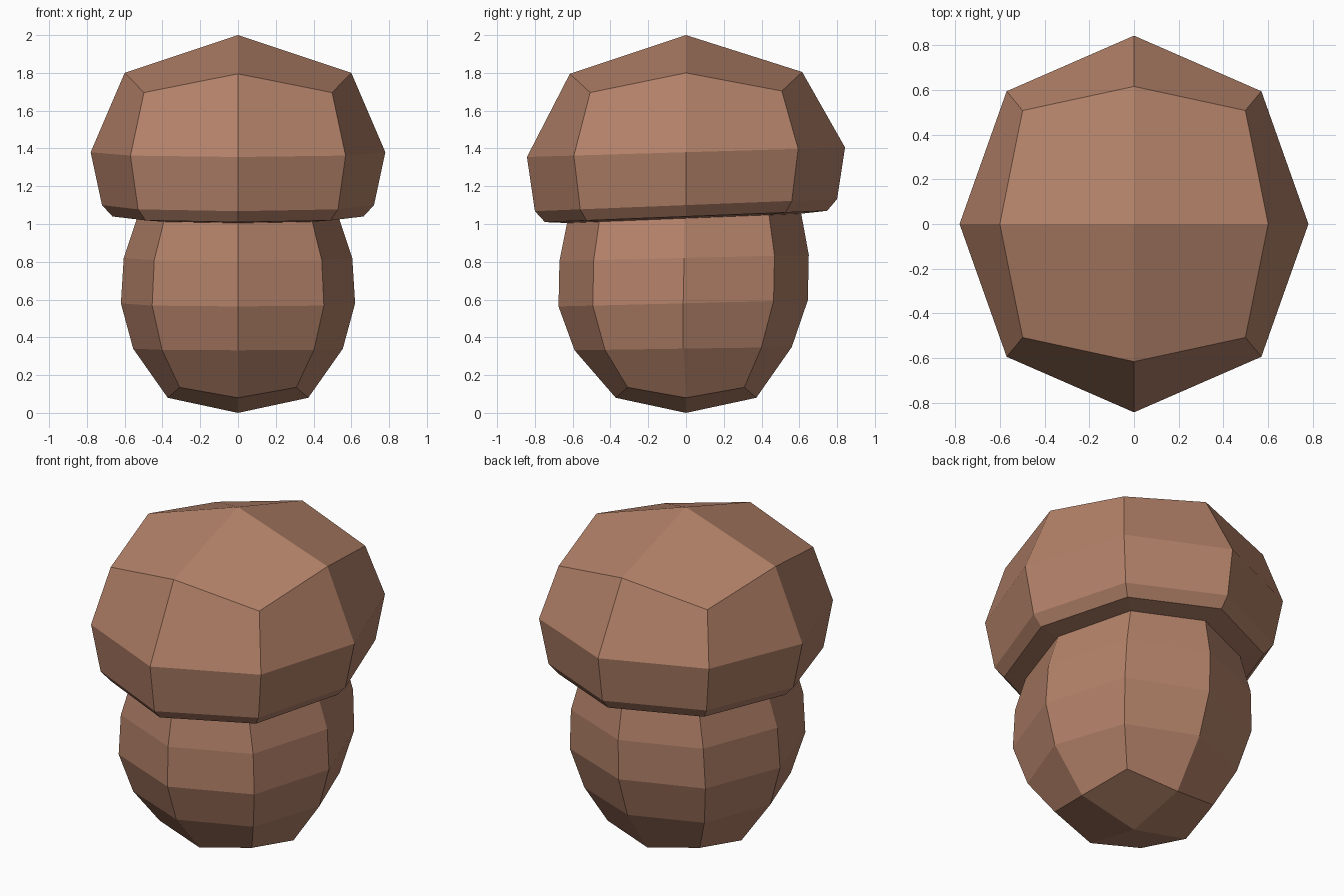
import bpy
import bmesh
from math import cos, sin, pi

cube = bpy.data.objects.get("Cube")
if cube:
    bpy.data.objects.remove(cube, do_unlink=True)

clay = bpy.data.materials.new("clay brown")
clay.use_nodes = True
colour = (0.45, 0.22, 0.14, 1.0)
clay.diffuse_color = colour
clay.node_tree.nodes["Principled BSDF"].inputs["Base Color"].default_value = colour


def ring_points(half_x, half_y, shift_y, z, tilt, corner_x, corner_y, corner_lift=0):
    """Eight points: side middles alternating with pulled-in corners."""
    points = []
    for i in range(8):
        is_corner = i % 2
        # Corners use square coordinates, middles lie on the axes
        dx = round(cos(i * pi / 4)) * (corner_x if is_corner else 1)
        dy = round(sin(i * pi / 4)) * (corner_y if is_corner else 1)
        y = dy * half_y
        points.append((dx * half_x, y + shift_y, z + tilt * y + is_corner * corner_lift))
    return points


def rounded_block(name, pole_z, rings):
    """Loft rings from a pole closed by four quads; the last ring stays open."""
    bm = bmesh.new()
    pole = bm.verts.new((0, 0, pole_z))
    loops = [[bm.verts.new(p) for p in ring_points(*r)] for r in rings]
    first = loops[0]
    for i in range(0, 8, 2):
        bm.faces.new((pole, first[i], first[i + 1], first[(i + 2) % 8]))
    for a, b in zip(loops, loops[1:]):
        for i in range(8):
            j = (i + 1) % 8
            bm.faces.new((a[i], b[i], b[j], a[j]))
    bmesh.ops.recalc_face_normals(bm, faces=bm.faces[:])
    mesh = bpy.data.meshes.new(name)
    bm.to_mesh(mesh)
    bm.free()
    mesh.materials.append(clay)
    obj = bpy.data.objects.new(name, mesh)
    bpy.context.collection.objects.link(obj)
    return obj


# Shared seam where the stem meets the underside of the cap
seam = (0.535, 0.62, -0.01, 1.03, 0.04, 0.735, 0.725)

# Wide cap, from its crown down and in under the rim
rounded_block("cap", 2.0, [
    (0.6, 0.615, 0, 1.80, 0.008, 0.83, 0.825, -0.1),
    (0.78, 0.842, 0, 1.38, 0.03, 0.73, 0.705),
    (0.72, 0.8, 0, 1.10, 0.04, 0.735, 0.7),
    (0.665, 0.747, 0, 1.04, 0.04, 0.735, 0.705),
    seam,
])

# Rounded stem, from its base up to the seam
rounded_block("stem", 0.0, [
    (0.372, 0.372, 0, 0.08, 0, 0.83, 0.83, 0.055),
    (0.555, 0.575, -0.015, 0.34, 0.015, 0.725, 0.72),
    (0.62, 0.66, -0.015, 0.58, 0.025, 0.733, 0.725),
    (0.605, 0.66, -0.01, 0.82, 0.025, 0.733, 0.725),
    seam,
])
